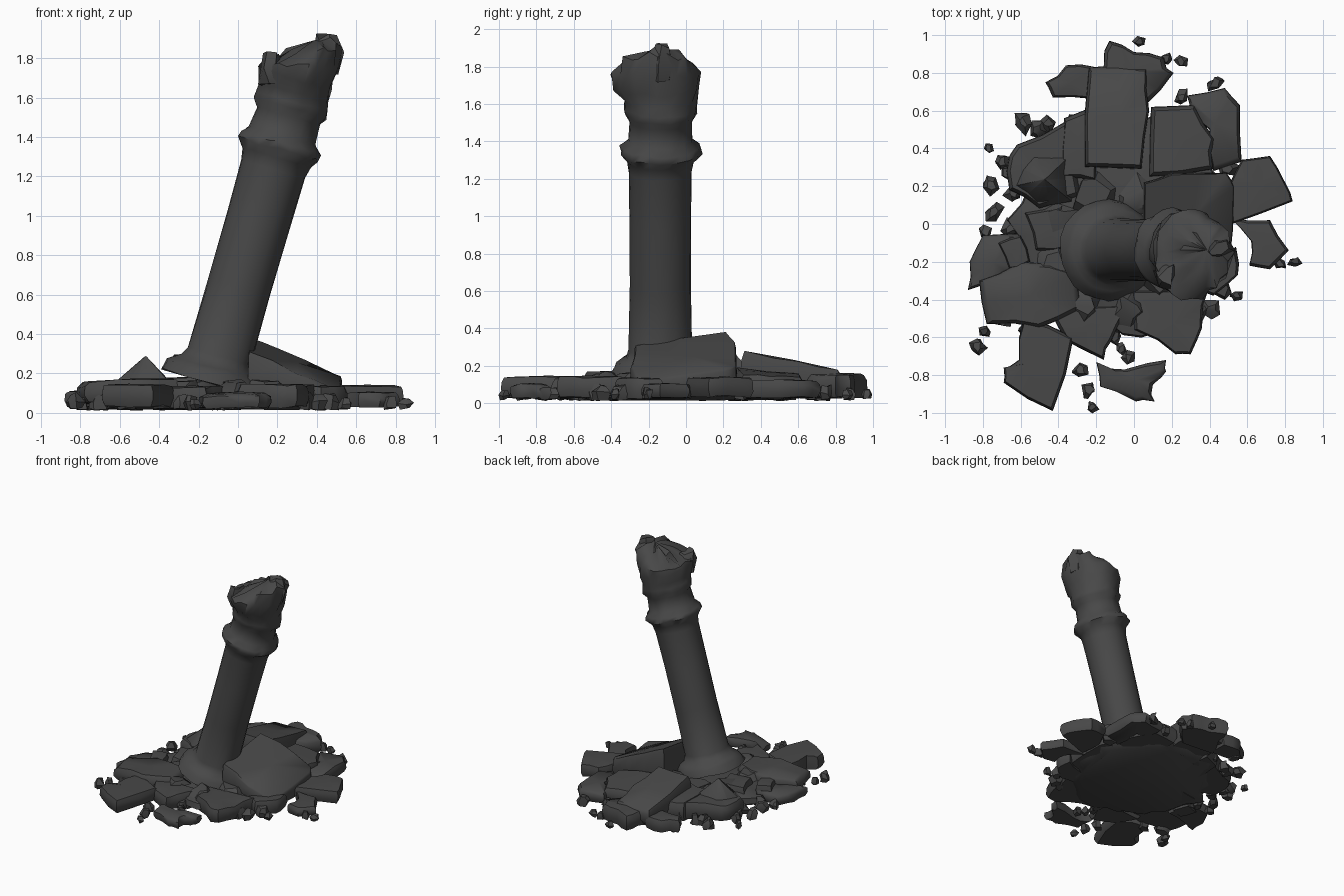
import bpy, bmesh, math, random
from mathutils import Vector

random.seed(7)
stone = bpy.data.materials.new("dark stone")
stone.diffuse_color = (0.065, 0.065, 0.065, 1)


def jit(a):
    return random.uniform(-a, a)


def finish(name, bm, angle):
    bmesh.ops.recalc_face_normals(bm, faces=bm.faces)
    me = bpy.data.meshes.new(name)
    bm.to_mesh(me)
    bm.free()
    me.materials.append(stone)
    ob = bpy.data.objects.new(name, me)
    bpy.context.collection.objects.link(ob)
    bpy.ops.object.select_all(action='DESELECT')
    ob.select_set(True)
    bpy.context.view_layer.objects.active = ob
    bpy.ops.object.shade_smooth_by_angle(angle=math.radians(angle))


def loft(bm, rings, tip=None):
    """Skin closed rings of points, cap the bottom, cap or fan the top."""
    vs = [[bm.verts.new(p) for p in r] for r in rings]
    n = len(vs[0])
    for a, b in zip(vs, vs[1:]):
        for i in range(n):
            j = (i + 1) % n
            bm.faces.new((a[i], a[j], b[j], b[i]))
    bm.faces.new(vs[0][::-1])
    if tip is None:
        bm.faces.new(vs[-1])
    else:
        t = bm.verts.new(tip)
        for i in range(n):
            bm.faces.new((vs[-1][i], vs[-1][(i + 1) % n], t))


def slab(name, pts, top=(0.13, 0, 0), z0=0.025, inset=0.88, rough=0.015, shoulder=0.75):
    """Broken slab: outline with a planar top z = a + b*x + c*y."""
    out = []
    for i, p in enumerate(pts):
        q = pts[(i + 1) % len(pts)]
        out.append(p)
        out.append(((p[0] + q[0]) / 2 + jit(rough), (p[1] + q[1]) / 2 + jit(rough)))
    cx = sum(p[0] for p in out) / len(out)
    cy = sum(p[1] for p in out) / len(out)

    def ring(s, f):
        r = []
        for x, y in out:
            X, Y = cx + (x - cx) * s, cy + (y - cy) * s
            zt = top[0] + top[1] * X + top[2] * Y
            r.append((X, Y, z0 + (zt - z0) * f + jit(0.007)))
        return r
    ct = top[0] + top[1] * cx + top[2] * cy
    bm = bmesh.new()
    loft(bm, [ring(0.9, 0), ring(1, shoulder * 0.45), ring(0.985, shoulder), ring(inset, 1)],
         (cx, cy, ct + 0.008))
    finish(name, bm, 48)


# leaning column, lofted along its tilted axis
P0 = Vector((-0.12, -0.137, 0.2))
AX = Vector((0.276, 0, 0.961))
U = Vector((0.961, 0, -0.276))
V = Vector((0, 1, 0))
N = 24


def column_ring(t, r, rough, lean=0.0, off=0.0, wide=1.0, voff=0.0):
    res = []
    for i in range(N):
        a = math.tau * i / N
        rr = r + jit(rough)
        tt = t + lean * math.cos(a) + jit(rough)
        res.append(P0 + AX * tt + U * (rr * math.cos(a) + off) + V * (rr * wide * math.sin(a) + voff))
    return res


profile = [(-0.05, 0.27, 0.006), (0.0, 0.25, 0.008), (0.03, 0.225, 0.008),
           (0.045, 0.19, 0.006), (0.09, 0.168, 0.003), (0.45, 0.163, 0.002),
           (0.8, 0.165, 0.002), (1.08, 0.169, 0.002), (1.14, 0.18, 0.004),
           (1.185, 0.217, 0.01), (1.22, 0.212, 0.008), (1.255, 0.175, 0.004),
           (1.36, 0.166, 0.003), (1.40, 0.19, 0.008), (1.435, 0.19, 0.006)]
rings = [column_ring(*p) for p in profile]
rings.append(column_ring(1.48, 0.183, 0.006, 0, -0.01, 1.08))
rings.append(column_ring(1.55, 0.193, 0.012, 0.0, -0.02, 1.2, -0.02))
rings.append(column_ring(1.62, 0.192, 0.014, 0.04, -0.022, 1.22, -0.025))
rings.append(column_ring(1.68, 0.165, 0.02, 0.09, -0.01, 1.2, -0.015))
rings.append(column_ring(1.73, 0.09, 0.018, 0.06, 0.0, 1.2))
bm = bmesh.new()
loft(bm, rings, P0 + AX * 1.765 + U * 0.02)
finish("broken_column", bm, 50)


# rough stone with a few sides
def shard(name, c, r, h, seg=6, thin=1.0):
    bm = bmesh.new()
    ang = random.uniform(0, 6)
    turn = random.uniform(0, 3)
    ct, st = math.cos(turn), math.sin(turn)

    def ring(s, z):
        pts = []
        for i in range(seg):
            a = ang + math.tau * i / seg
            x = r * s * math.cos(a) + jit(r * .25)
            y = thin * r * s * math.sin(a) + jit(r * .25)
            pts.append((c[0] + x * ct - y * st, c[1] + x * st + y * ct, c[2] + z + jit(h * .12)))
        return pts
    loft(bm, [ring(.75, -h / 2), ring(1, 0), ring(.55, h / 2)])
    finish(name, bm, 40)


# jagged spikes on the broken top
shard("top_spike_right", (0.45, -0.14, 1.82), 0.075, 0.17)
shard("top_spike_left", (0.18, -0.27, 1.74), 0.08, 0.16)

# flat rubble bed under everything
bed = []
for i in range(20):
    a = math.tau * i / 20
    bed.append((-0.06 + (0.57 + jit(.06)) * math.cos(a), 0.02 + (0.58 + jit(.06)) * math.sin(a)))
slab("rubble_bed", bed, (0.12, 0, 0), 0.02, 0.85, 0.04)

# large fallen slabs
slab("big_block", [(.05, -.28), (.3, -.3), (.5, -.26), (.53, .2), (.49, .27), (.2, .27), (.05, .22)],
     (.375, -.43, .15), 0.04, 0.96, 0.01, 0.92)
slab("back_beam", [(-.26, .3), (.04, .29), (.08, .6), (.07, .83), (-.24, .83)],
     (.345, 0, -.21), 0.05, 0.92)
slab("back_right_slab", [(.08, .25), (.42, .29), (.43, .45), (.32, .63), (.09, .62)],
     (.22, -.1, -.08), 0.03)
slab("left_slab", [(-.66, .36), (-.62, .42), (-.35, .55), (-.28, .15), (-.5, .08), (-.66, .18)],
     (.18, .04, 0), 0.03)
slab("left_peak", [(-.64, .2), (-.54, .38), (-.32, .38), (-.33, .12), (-.52, .1)],
     (.28, 0, 0), 0.12, 0.06, 0.015, 0.12)
slab("front_left_slab", [(-.58, -.5), (-.32, -.6), (-.43, -.99), (-.69, -.84), (-.69, -.76), (-.61, -.72)],
     (.14, 0, 0), 0.035, 0.93)
slab("front_right_slab", [(-.02, -.35), (.4, -.33), (.36, -.55), (.3, -.69), (.22, -.69), (0, -.56)],
     (.14, 0, 0), 0.03, 0.92)
slab("front_slab", [(-.45, -.45), (-.02, -.42), (-.12, -.62), (-.16, -.72), (-.36, -.62)])
slab("left_lower_slab", [(-.82, -.3), (-.78, -.53), (-.5, -.55), (-.28, -.45), (-.3, -.25), (-.6, -.2)],
     (.18, .02, .01), 0.05)
slab("left_block", [(-.87, -.2), (-.8, -.06), (-.6, -.05), (-.54, -.25), (-.75, -.3), (-.88, -.35)],
     (.11, 0, 0), 0.03)
slab("left_stone", [(-.72, -.1), (-.6, -.06), (-.55, -.2), (-.66, -.24)], (.15, 0, 0))
slab("left_inner_stone", [(-.58, .06), (-.38, .1), (-.32, -.12), (-.52, -.14)], (.16, 0, 0))
slab("right_slab", [(.5, .2), (.57, .34), (.72, .36), (.8, .22), (.84, .12), (.52, 0)],
     (.135, 0, 0), 0.035, 0.94)
slab("right_lower_slab", [(.5, .04), (.72, .02), (.82, -.14), (.72, -.24), (.61, -.22), (.62, -.09)],
     (.1, 0, 0), 0.03)
slab("right_front_slab", [(.35, -.2), (.54, -.12), (.55, -.27), (.42, -.38), (.3, -.36)], (.13, 0, 0))
slab("upper_right_slab", [(.28, .68), (.48, .72), (.56, .63), (.57, .33), (.42, .28), (.4, .5), (.3, .58)],
     (.12, 0, 0), 0.03)
slab("back_slab", [(-.13, .97), (0, .91), (.16, .88), (.21, .8), (.05, .62), (-.25, .65), (-.16, .84)],
     (.155, 0, 0), 0.03)
slab("back_left_slab", [(-.47, .75), (-.36, .84), (-.2, .83), (-.2, .66), (-.43, .67)],
     (.13, 0, 0), 0.03)
slab("back_left_inner_slab", [(-.37, .56), (-.22, .62), (-.2, .22), (-.38, .24)], (.19, 0, -.04))
slab("front_chunk", [(-.2, -.73), (-.05, -.77), (.17, -.72), (.17, -.78), (.1, -.85), (.11, -.94),
                     (.01, -.94), (-.18, -.86)], (.1, 0, 0), 0.025, 0.8)

# loose chips around the rim: x, y, radius
chips = [(-.77, .4, .03), (-.7, .33, .045), (-.76, .21, .05), (-.67, .27, .045), (-.64, .16, .045),
         (-.74, .06, .055), (-.66, -.02, .05), (-.79, -.04, .04), (-.59, .54, .06), (-.51, .5, .055),
         (-.46, .53, .05), (-.4, .72, .05), (.03, .965, .035), (.25, .86, .035), (.17, .87, .04),
         (.43, .745, .05), (.25, .67, .045)]
chips2 = [(.85, -.2, .035), (.77, -.21, .04), (.47, -.35, .055), (.54, -.38, .035), (.41, -.45, .055),
          (.34, -.48, .06), (-.07, -.53, .055), (-.1, -.6, .04), (-.03, -.71, .04), (-.07, -.66, .035),
          (-.83, -.65, .05), (-.79, -.57, .035), (-.28, -.77, .045), (-.24, -.88, .045), (-.22, -.97, .03),
          (-.7, -.5, .06), (-.56, -.55, .06), (.5, .3, .06)]
for k, (x, y, r) in enumerate(chips + chips2):
    h = min(0.075, r * 1.5)
    shard("chip_%02d" % (k + 1), (x, y, 0.02 + h / 2), r * 1.05, h, 5, 0.8)

# rubble pressed against the column foot
for k in range(8):
    a = math.tau * k / 8 + 0.3
    shard("foot_stone_%d" % (k + 1),
          (-0.12 + 0.31 * math.cos(a), -0.14 + 0.31 * math.sin(a), 0.11), 0.12 + jit(.02), 0.1, 6)
